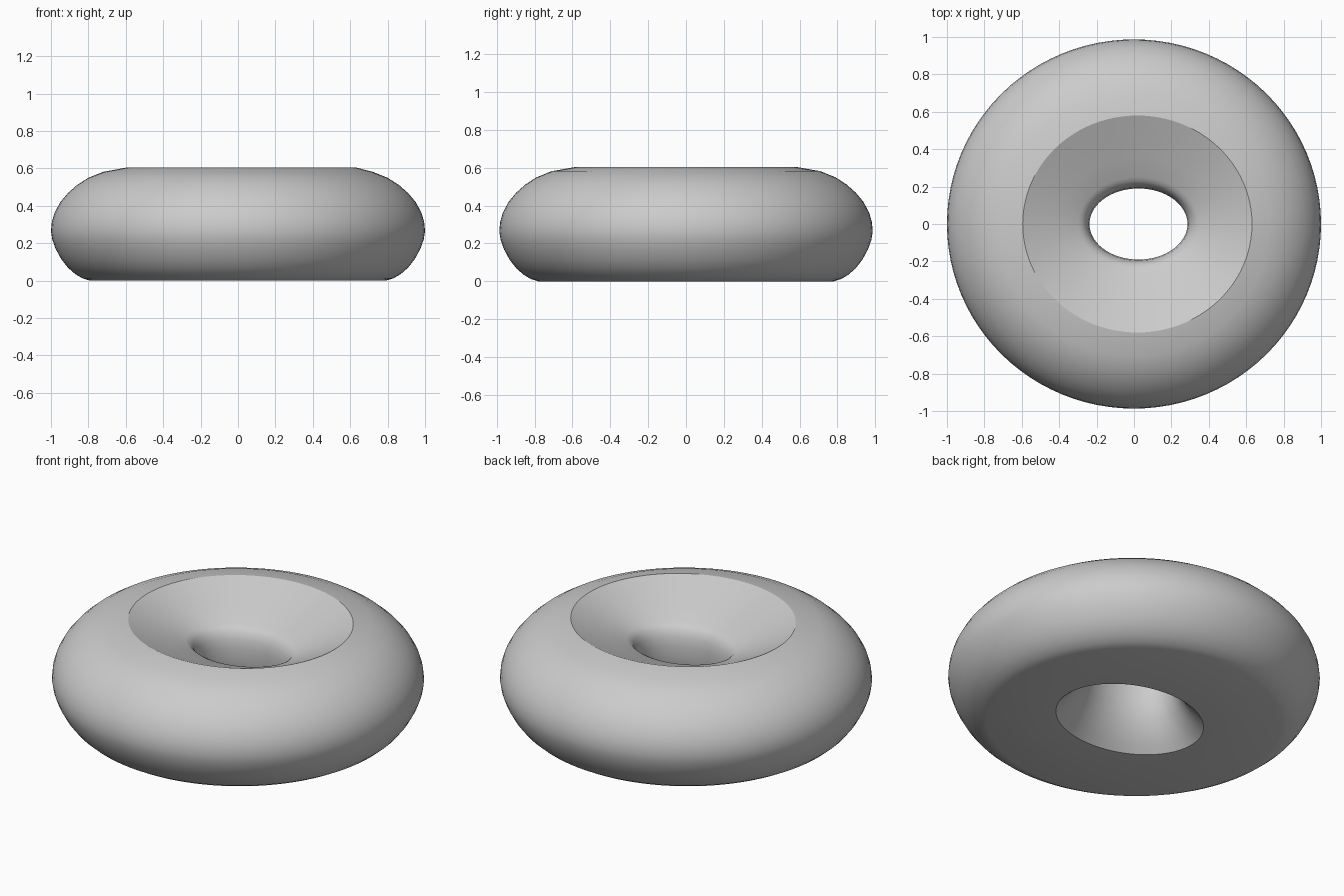
import bpy, bmesh, math

SEGMENTS = 96

# Closed cross-section as rings: (centre x, radius x, radius y, height)
outer = [(0.79, 0.0), (0.83, 0.012), (0.87, 0.035), (0.91, 0.07), (0.945, 0.115),
         (0.975, 0.17), (0.993, 0.22), (1.0, 0.265), (0.995, 0.315), (0.98, 0.365),
         (0.95, 0.42), (0.91, 0.468), (0.86, 0.512), (0.8, 0.55), (0.72, 0.582)]
rings = [(0.0, r, r * 0.987, z) for r, z in outer]

# Top rim, dished funnel and rounded lip
rings += [(0.018, 0.613, 0.58, 0.605), (0.02, 0.515, 0.47, 0.558),
          (0.023, 0.417, 0.36, 0.512), (0.024, 0.32, 0.25, 0.467),
          (0.024, 0.30, 0.228, 0.455), (0.024, 0.283, 0.21, 0.435),
          (0.024, 0.268, 0.196, 0.40)]

# Oval throat flaring out towards the underside
rings += [(0.024, 0.262, 0.19, 0.35), (0.024, 0.264, 0.192, 0.28),
          (0.025, 0.278, 0.204, 0.21), (0.026, 0.305, 0.227, 0.15),
          (0.027, 0.345, 0.26, 0.09), (0.028, 0.388, 0.30, 0.04),
          (0.03, 0.43, 0.34, 0.0)]

# Skin the rings into one closed body
bm = bmesh.new()
loops = []
for cx, rx, ry, z in rings:
    loop = []
    for i in range(SEGMENTS):
        a = math.tau * i / SEGMENTS
        loop.append(bm.verts.new((cx + rx * math.cos(a), ry * math.sin(a), z)))
    loops.append(loop)
for k, low in enumerate(loops):
    high = loops[(k + 1) % len(loops)]
    for i in range(SEGMENTS):
        j = (i + 1) % SEGMENTS
        bm.faces.new((low[i], low[j], high[j], high[i]))
bmesh.ops.recalc_face_normals(bm, faces=bm.faces)

mesh = bpy.data.meshes.new("ring_body")
bm.to_mesh(mesh)
bm.free()
body = bpy.data.objects.new("ring_body", mesh)
bpy.context.collection.objects.link(body)

# Plain light grey
grey = bpy.data.materials.new("light grey")
grey.diffuse_color = (0.6, 0.6, 0.6, 1)
mesh.materials.append(grey)

# Smooth body with crisp rim and underside hole edges
bpy.context.view_layer.objects.active = body
body.select_set(True)
bpy.ops.object.shade_smooth_by_angle(angle=math.radians(30))
